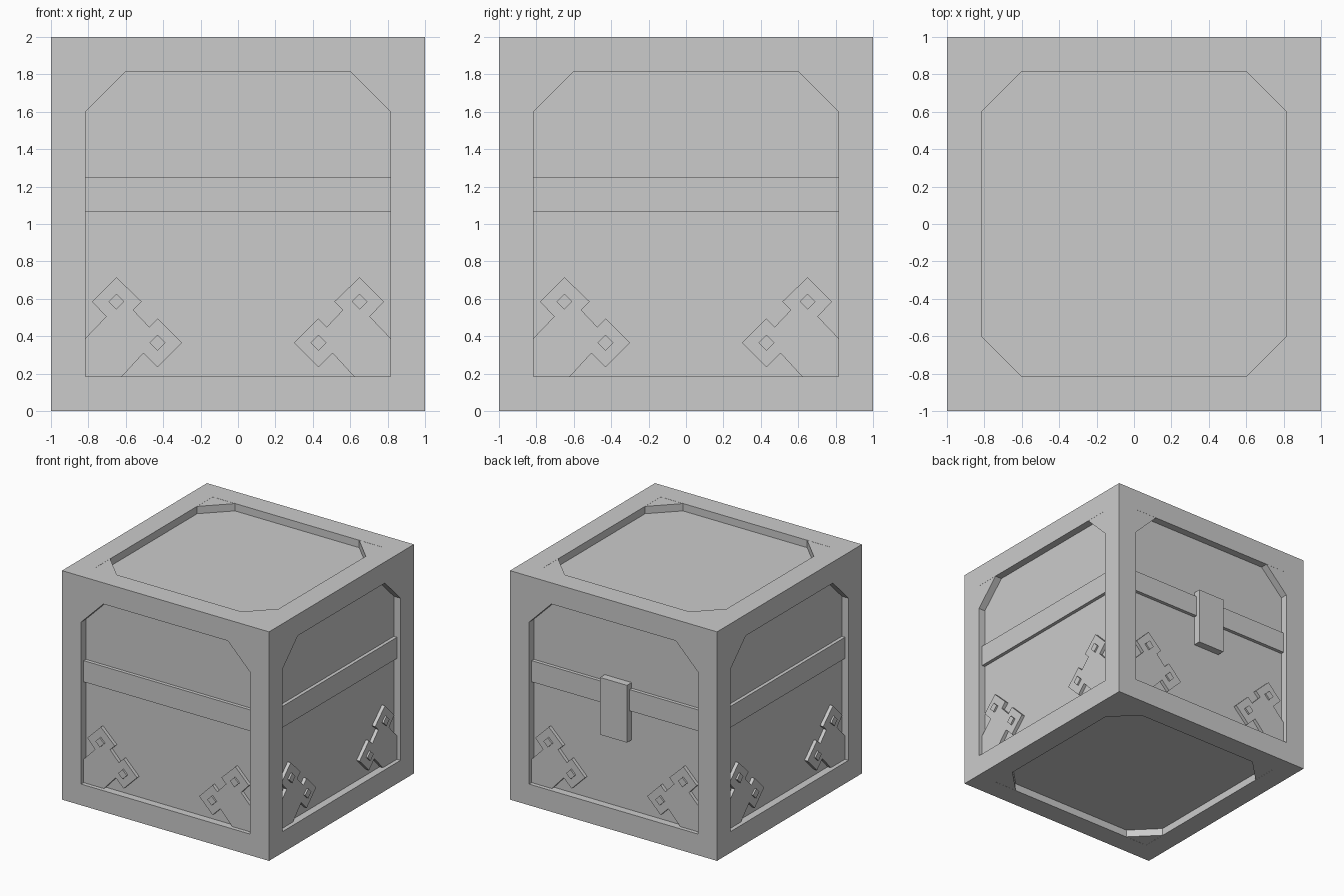
import bpy
import bmesh
from math import pi
from mathutils import Matrix, Vector

default = bpy.data.objects.get("Cube")
if default:
    bpy.data.objects.remove(default, do_unlink=True)

GREY = (0.6, 0.6, 0.6, 1.0)
mat = bpy.data.materials.new("plain grey")
mat.use_nodes = True
mat.diffuse_color = GREY
mat.node_tree.nodes["Principled BSDF"].inputs["Base Color"].default_value = GREY

OPEN = 0.815     # half width of each framed opening
PANEL = 0.935    # distance of the panels from the centre
TRIM = 0.965     # raised strips and corner plates
STUD = 0.98
CENTRE = Matrix.Translation((0, 0, 1))


def finish(name, bm):
    bmesh.ops.recalc_face_normals(bm, faces=bm.faces)
    mesh = bpy.data.meshes.new(name)
    bm.to_mesh(mesh)
    bm.free()
    mesh.materials.append(mat)
    obj = bpy.data.objects.new(name, mesh)
    bpy.context.scene.collection.objects.link(obj)
    return obj


def box(bm, lo, hi):
    lo, hi = Vector(lo), Vector(hi)
    size = Matrix.Diagonal((*(hi - lo), 1))
    bmesh.ops.create_cube(bm, size=1, matrix=Matrix.Translation((lo + hi) / 2) @ size)


def prism(bm, points, near, far, turn):
    """Extrude an x/z outline along -y from near to far, then turn it onto a side."""
    base = bm.faces.new([bm.verts.new(turn @ Vector((x, -near, z))) for x, z in points])
    out = bmesh.ops.extrude_face_region(bm, geom=[base], use_keep_orig=True)
    moved = [v for v in out["geom"] if isinstance(v, bmesh.types.BMVert)]
    shift = turn.to_3x3() @ Vector((0, near - far, 0))
    bmesh.ops.translate(bm, verts=moved, vec=shift)


sides = {name: CENTRE @ Matrix.Rotation(i * pi / 2, 4, "Z")
         for i, name in enumerate(("front", "left", "back", "right"))}
caps = {"top": CENTRE @ Matrix.Rotation(-pi / 2, 4, "X"),
        "bottom": CENTRE @ Matrix.Rotation(pi / 2, 4, "X")}

# Inner body whose faces are the recessed panels
bm = bmesh.new()
box(bm, (-PANEL, -PANEL, 1 - PANEL), (PANEL, PANEL, 1 + PANEL))
finish("body_panels", bm)

# Square frame bars along the twelve edges
bm = bmesh.new()
for a in (-1, 1):
    for b in (-1, 1):
        u, v = sorted((a, a * OPEN)), sorted((b, b * OPEN))
        box(bm, (-1, u[0], 1 + v[0]), (1, u[1], 1 + v[1]))
        box(bm, (u[0], -OPEN, 1 + v[0]), (u[1], OPEN, 1 + v[1]))
        box(bm, (u[0], v[0], 1 - OPEN), (u[1], v[1], 1 + OPEN))
finish("frame", bm)

# Triangular braces: upper corners of the sides, all corners of top and bottom
CUT = 0.6
for name, turn in {**sides, **caps}.items():
    bm = bmesh.new()
    for sx in (-1, 1):
        for sz in ((1,) if name in sides else (-1, 1)):
            tri = [(sx * CUT, sz * OPEN), (sx * OPEN, sz * OPEN), (sx * OPEN, sz * CUT)]
            prism(bm, tri, PANEL, 0.999, turn)
    finish(name + "_corner_braces", bm)

# Strip, stepped corner plates and studs on every side
plate = [(-0.815, -0.61), (-0.705, -0.495), (-0.78, -0.415), (-0.65, -0.285),
         (-0.515, -0.415), (-0.56, -0.46), (-0.475, -0.55), (-0.43, -0.505),
         (-0.3, -0.635), (-0.43, -0.765), (-0.505, -0.69), (-0.62, -OPEN), (-OPEN, -OPEN)]
R = 0.042
for name, turn in sides.items():
    bm = bmesh.new()
    prism(bm, [(-OPEN, 0.065), (OPEN, 0.065), (OPEN, 0.25), (-OPEN, 0.25)], PANEL, TRIM, turn)
    finish(name + "_strip", bm)
    plates, studs = bmesh.new(), bmesh.new()
    for s in (1, -1):
        prism(plates, [(s * x, z) for x, z in plate], PANEL, TRIM, turn)
        for x, z in ((-0.65, -0.415), (-0.43, -0.635)):
            x *= s
            prism(studs, [(x - R, z), (x, z - R), (x + R, z), (x, z + R)], TRIM, STUD, turn)
    finish(name + "_corner_plates", plates)
    finish(name + "_studs", studs)

# Latch on the back
bm = bmesh.new()
box(bm, (-0.13, PANEL, 0.8), (0.13, 1, 1.3))
finish("latch", bm)
